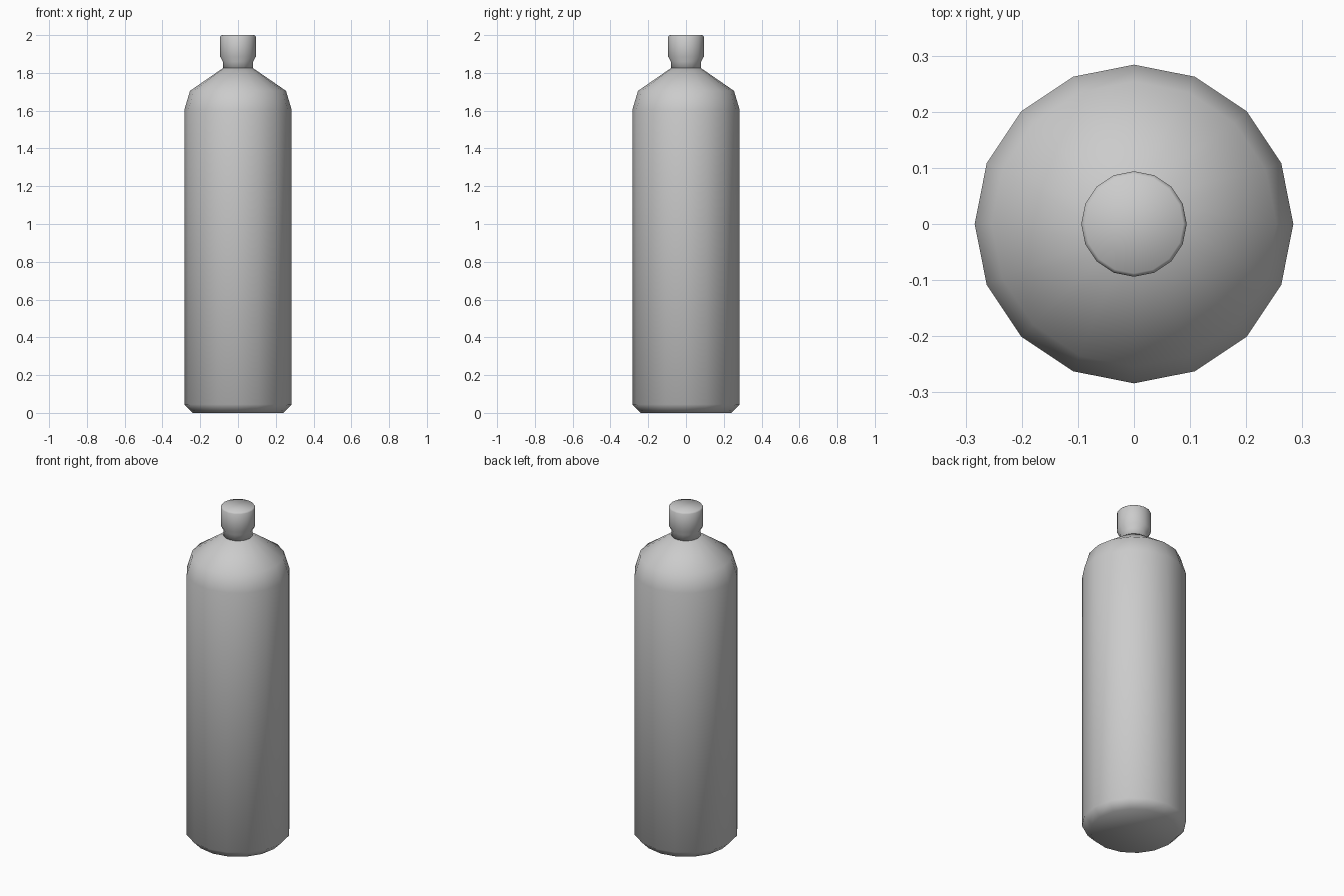
import bpy, bmesh, math

if "Cube" in bpy.data.objects:
    bpy.data.objects.remove(bpy.data.objects["Cube"])

SIDES = 16


def lathe(name, profile):
    """Revolve (radius, z) points into a closed, smooth 16-sided solid."""
    bm = bmesh.new()
    rings = []
    for r, z in profile:
        rings.append([bm.verts.new((r * math.cos(math.tau * i / SIDES),
                                    r * math.sin(math.tau * i / SIDES), z))
                      for i in range(SIDES)])
    for low, high in zip(rings, rings[1:]):
        for i in range(SIDES):
            j = (i + 1) % SIDES
            bm.faces.new((low[i], low[j], high[j], high[i]))
    bm.faces.new(rings[0][::-1])
    bm.faces.new(rings[-1])
    for f in bm.faces:
        f.smooth = True
    mesh = bpy.data.meshes.new(name)
    bm.to_mesh(mesh)
    bm.free()
    obj = bpy.data.objects.new(name, mesh)
    bpy.context.collection.objects.link(obj)
    return obj


# Tank with chamfered base and rounded shoulder
lathe("tank_body", [(0.24, 0.0), (0.284, 0.045), (0.284, 1.605),
                    (0.254, 1.705), (0.08, 1.825)])

# Narrow neck widening into the cap
lathe("neck_cap", [(0.08, 1.815), (0.08, 1.86), (0.094, 1.885),
                   (0.094, 1.992), (0.088, 2.0)])
